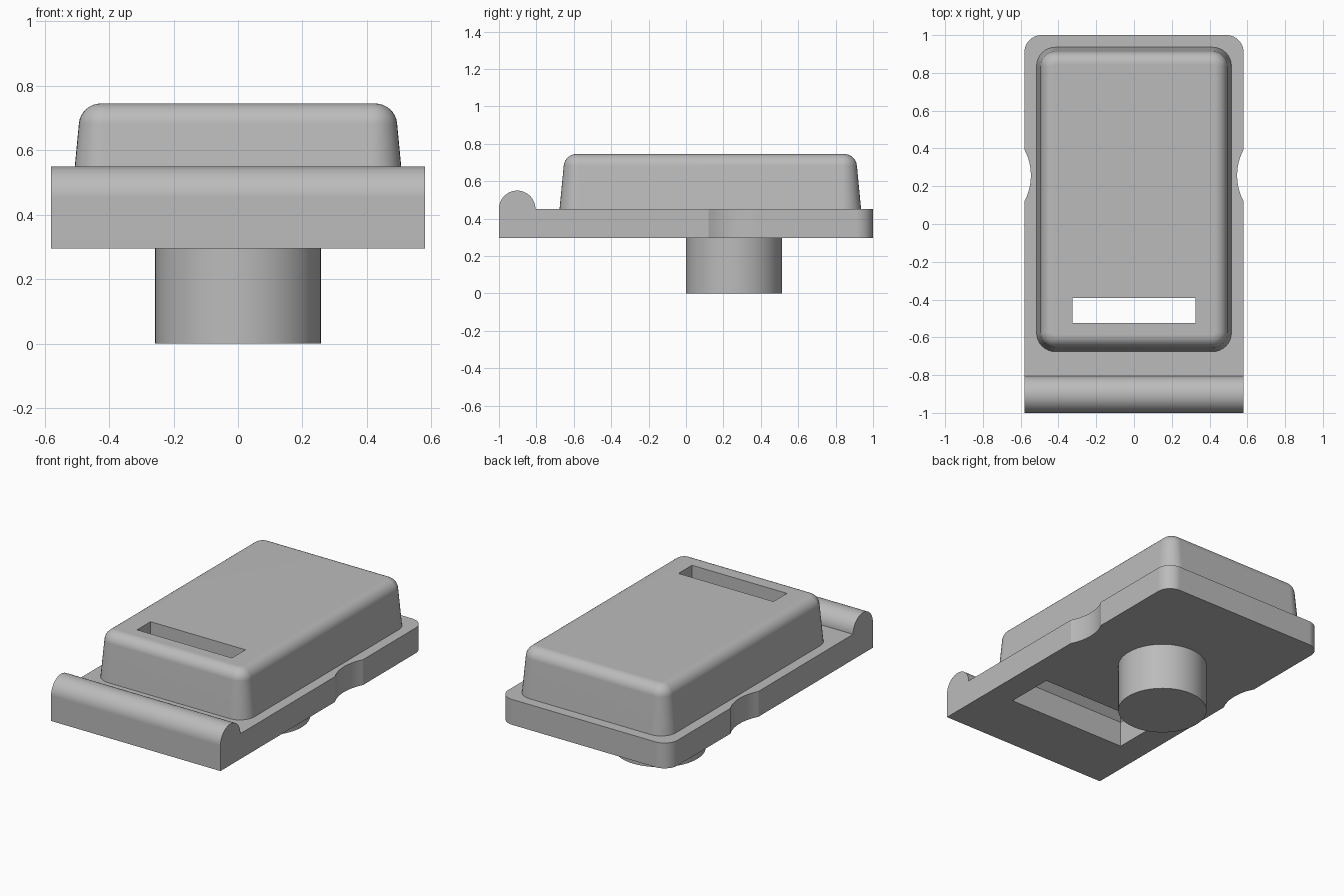
import bpy
import bmesh
from math import sin, cos, pi, radians, asin, tan
from mathutils import Vector

cube = bpy.data.objects.get("Cube")
if cube:
    bpy.data.objects.remove(cube, do_unlink=True)

grey = bpy.data.materials.new("plain grey")
grey.use_nodes = True
GREY = (0.5, 0.5, 0.5, 1)
grey.diffuse_color = GREY
grey.node_tree.nodes["Principled BSDF"].inputs["Base Color"].default_value = GREY

BOTTOM, DECK, TOP = 0.295, 0.452, 0.745
HALF_W = 0.58
POST_Y = 0.257


def arc(cx, cy, r, a0, a1, n=10):
    """Points of an arc, angles in degrees."""
    angles = [radians(a0 + (a1 - a0) * i / n) for i in range(n + 1)]
    return [(cx + r * cos(a), cy + r * sin(a)) for a in angles]


def rounded_rect(hx, hy, cy, r):
    """Anticlockwise rectangle outline with rounded corners."""
    corners = [(1, 1, 0), (-1, 1, 90), (-1, -1, 180), (1, -1, 270)]
    return [p for sx, sy, a in corners
            for p in arc(sx * (hx - r), cy + sy * (hy - r), r, a, a + 90, 8)]


def loft(name, loops):
    """Skin a stack of equal-length closed loops and cap both ends."""
    bm = bmesh.new()
    rings = [[bm.verts.new(Vector(p)) for p in loop] for loop in loops]
    for low, high in zip(rings, rings[1:]):
        n = len(low)
        for i in range(n):
            j = (i + 1) % n
            bm.faces.new((low[i], low[j], high[j], high[i]))
    bm.faces.new(rings[0][::-1])
    bm.faces.new(rings[-1])
    bmesh.ops.recalc_face_normals(bm, faces=bm.faces)
    mesh = bpy.data.meshes.new(name)
    bm.to_mesh(mesh)
    bm.free()
    mesh.materials.append(grey)
    obj = bpy.data.objects.new(name, mesh)
    bpy.context.collection.objects.link(obj)
    return obj


def at_height(outline, z):
    return [(x, y, z) for x, y in outline]


def activate(obj):
    bpy.ops.object.select_all(action='DESELECT')
    obj.select_set(True)
    bpy.context.view_layer.objects.active = obj


# Base plate: rounded back corners and a shallow scoop in each long side
LIP_R = 0.0975
lip_back = -1 + 2 * LIP_R
scoop_r, scoop_depth = 0.293, 0.034
half = 90 - asin(1 - scoop_depth / scoop_r) * 180 / pi
scoop_x = HALF_W + scoop_r - scoop_depth
right_half = ([(HALF_W, lip_back)]
              + arc(scoop_x, POST_Y, scoop_r, 180 + half, 180 - half, 12)
              + arc(HALF_W - 0.09, 0.91, 0.09, 0, 90))
outline = right_half + [(-x, y) for x, y in reversed(right_half)]
plate = loft("base_plate", [at_height(outline, z) for z in (BOTTOM, DECK)])

# Front lip with a half-round top
profile = [(-1, BOTTOM), (lip_back, BOTTOM)] + arc(-1 + LIP_R, DECK, LIP_R, 0, 180, 24)
lip = loft("front_lip", [[(x, y, z) for y, z in profile] for x in (-HALF_W, HALF_W)])

# Raised housing: drafted walls and a filleted top edge
draft, fillet = radians(5.5), 0.068
wall_top = TOP - fillet * (1 - sin(draft))
wall_inset = (wall_top - DECK) * tan(draft)
steps = [(0, DECK)]
for i in range(9):
    a = draft + (pi / 2 - draft) * i / 8
    steps.append((wall_inset + fillet * (cos(draft) - cos(a)),
                  TOP - fillet * (1 - sin(a))))
housing = loft("raised_housing",
               [at_height(rounded_rect(0.516 - d, 0.806 - d, 0.13, 0.1 - d), z)
                for d, z in steps])

# Round post underneath
post = loft("round_post", [at_height(arc(0, POST_Y, 0.257, 0, 354.375, 63), z)
                           for z in (0, BOTTOM)])

# Slot through plate and housing: wide below, funnelled to a narrow opening
SLOT_Y = -0.457
slot = loft("slot_cutter",
            [[(sx * hx, SLOT_Y + sy * hy, z)
              for sx, sy in ((1, 1), (-1, 1), (-1, -1), (1, -1))]
             for hx, hy, z in ((0.41, 0.152, 0.2), (0.41, 0.152, DECK + 0.002),
                               (0.325, 0.066, 0.54), (0.325, 0.066, 0.9))])
slot.hide_render = True
for part in (plate, housing):
    activate(part)
    cut = part.modifiers.new("slot", 'BOOLEAN')
    cut.operation = 'DIFFERENCE'
    cut.solver = 'EXACT'
    cut.object = slot
    bpy.ops.object.modifier_apply(modifier=cut.name)
bpy.data.objects.remove(slot, do_unlink=True)

# Smooth rounded areas, keep hard edges crisp and flats flat
for part in (plate, lip, housing, post):
    activate(part)
    bpy.ops.object.shade_smooth_by_angle(angle=radians(25))
    flat = part.modifiers.new("flat_normals", 'WEIGHTED_NORMAL')
    flat.keep_sharp = True
